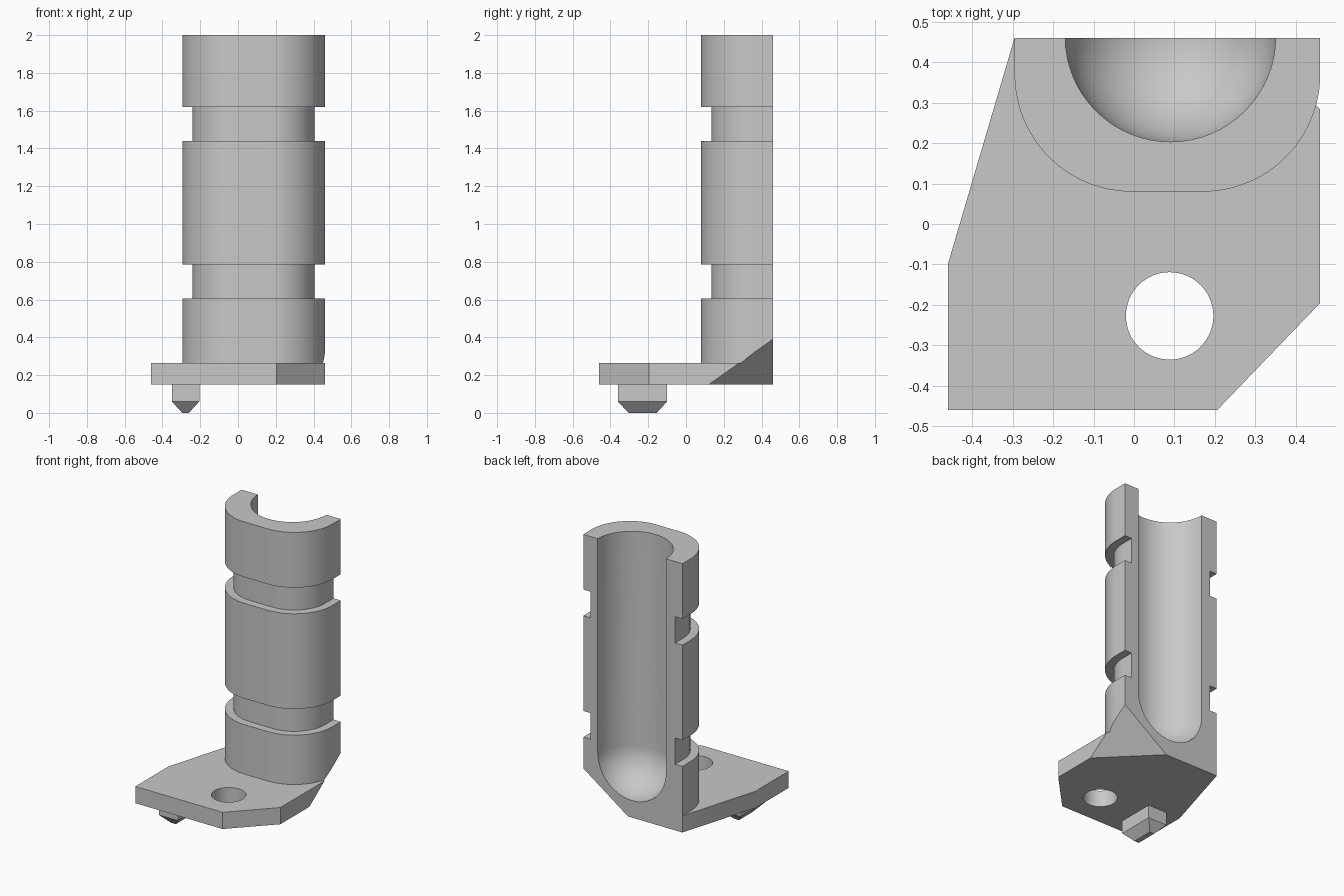
import bpy, bmesh, math
from mathutils import Vector

cube = bpy.data.objects.get("Cube")
if cube:
    bpy.data.objects.remove(cube, do_unlink=True)

grey = bpy.data.materials.new("plain_grey")
grey.use_nodes = True
GREY = (0.58, 0.58, 0.58, 1)
grey.diffuse_color = GREY
for node in grey.node_tree.nodes:
    if node.type == 'BSDF_PRINCIPLED':
        node.inputs["Base Color"].default_value = GREY

BACK = 0.46          # flat rear plane
PLATE_LOW, PLATE_TOP = 0.15, 0.265
MID = 0.0825         # column centre line


def finish(name, bm):
    bmesh.ops.recalc_face_normals(bm, faces=bm.faces[:])
    mesh = bpy.data.meshes.new(name)
    bm.to_mesh(mesh)
    bm.free()
    mesh.materials.append(grey)
    obj = bpy.data.objects.new(name, mesh)
    bpy.context.collection.objects.link(obj)
    return obj


def strip(bm, low, high, closed=True):
    n = len(low)
    for i in range(n if closed else n - 1):
        j = (i + 1) % n
        bm.faces.new((low[i], low[j], high[j], high[i]))


def ring(bm, outline, z):
    return [bm.verts.new((x, y, z)) for x, y in outline]


def loft(bm, layers):
    """Stack outlines given as (outline, z) into a closed solid."""
    rings = [ring(bm, outline, z) for outline, z in layers]
    for low, high in zip(rings, rings[1:]):
        strip(bm, low, high)
    bm.faces.new(rings[0])
    bm.faces.new(rings[-1])


def rect(x0, x1, y0, y1):
    return [(x0, y0), (x1, y0), (x1, y1), (x0, y1)]


def cut_corner(bm):
    """Slice off the lower rear corner on the +x side."""
    slope = 0.24 / 0.34
    result = bmesh.ops.bisect_plane(
        bm, geom=bm.verts[:] + bm.edges[:] + bm.faces[:], dist=1e-5,
        plane_co=(0.46, BACK, 0.39),
        plane_no=Vector((-slope, -slope, 1)).normalized(), clear_inner=True)
    edges = [e for e in result["geom_cut"] if isinstance(e, bmesh.types.BMEdge)]
    bmesh.ops.edgenet_fill(bm, edges=edges)


def circle(cx, cy, r, n=64):
    return [(cx + r * math.cos(math.tau * i / n), cy + r * math.sin(math.tau * i / n))
            for i in range(n)]


def subtract(obj, cutter):
    mod = obj.modifiers.new("cut", 'BOOLEAN')
    mod.operation = 'DIFFERENCE'
    mod.solver = 'EXACT'
    mod.object = cutter
    bpy.context.view_layer.objects.active = obj
    bpy.ops.object.modifier_apply(modifier=mod.name)
    bpy.data.objects.remove(cutter, do_unlink=True)


# Base plate with clipped corners and a round hole
plate_outline = [(-0.46, -0.46), (0.205, -0.46), (0.46, -0.195),
                 (0.46, BACK), (-0.295, BACK), (-0.46, -0.1)]
bm = bmesh.new()
loft(bm, [(plate_outline, PLATE_LOW), (plate_outline, PLATE_TOP)])
cut_corner(bm)
plate = finish("base_plate", bm)
bm = bmesh.new()
hole = circle(0.088, -0.227, 0.108)
loft(bm, [(hole, 0), (hole, 0.5)])
subtract(plate, finish("hole_cutter", bm))


# Column: rounded front, flat rear, two grooves
def column_outline(inset, steps=24):
    half, front, radius = 0.3775 - inset, 0.08 + inset, 0.29 - inset
    points = [(MID + half, BACK)]
    for side, start in ((1, 0), (-1, -90)):
        for i in range(steps + 1):
            a = math.radians(start - 90 * i / steps)
            points.append((MID + side * (half - radius) + radius * math.cos(a),
                           front + radius + radius * math.sin(a)))
    points.append((MID - half, BACK))
    return points


GROOVE = 0.055
levels = [(PLATE_TOP, 0)]
for low, high in ((0.605, 0.785), (1.44, 1.62)):
    levels += [(low, 0), (low, GROOVE), (high, GROOVE), (high, 0)]
levels.append((2.0, 0))
bm = bmesh.new()
rings = [ring(bm, column_outline(inset), z) for z, inset in levels]
for low, high in zip(rings, rings[1:]):
    strip(bm, low, high, closed=False)
bm.faces.new(rings[0])
bm.faces.new(rings[-1])
bm.faces.new([r[0] for r in rings] + [r[-1] for r in reversed(rings)])
cut_corner(bm)
column = finish("grooved_column", bm)

# Round-bottomed bore, open at the rear and top
bm = bmesh.new()
R, FLOOR = 0.26, 0.527
layers = []
for i in range(1, 25):
    a = math.radians(90 * i / 24)
    layers.append((circle(0.09, 0.463, R * math.sin(a)), FLOOR - R * math.cos(a)))
layers.append((circle(0.09, 0.463, R), 2.3))
loft(bm, layers)
subtract(column, finish("bore_cutter", bm))

# Locating peg with a tapered tip
bm = bmesh.new()
peg = rect(-0.35, -0.205, -0.36, -0.1)
loft(bm, [(rect(-0.295, -0.26, -0.305, -0.155), 0), (peg, 0.06), (peg, PLATE_LOW)])
finish("locating_peg", bm)

# Smooth curved walls, keep edges sharp
for obj in (plate, column):
    bpy.ops.object.select_all(action='DESELECT')
    obj.select_set(True)
    bpy.context.view_layer.objects.active = obj
    bpy.ops.object.shade_smooth_by_angle(angle=math.radians(30))
